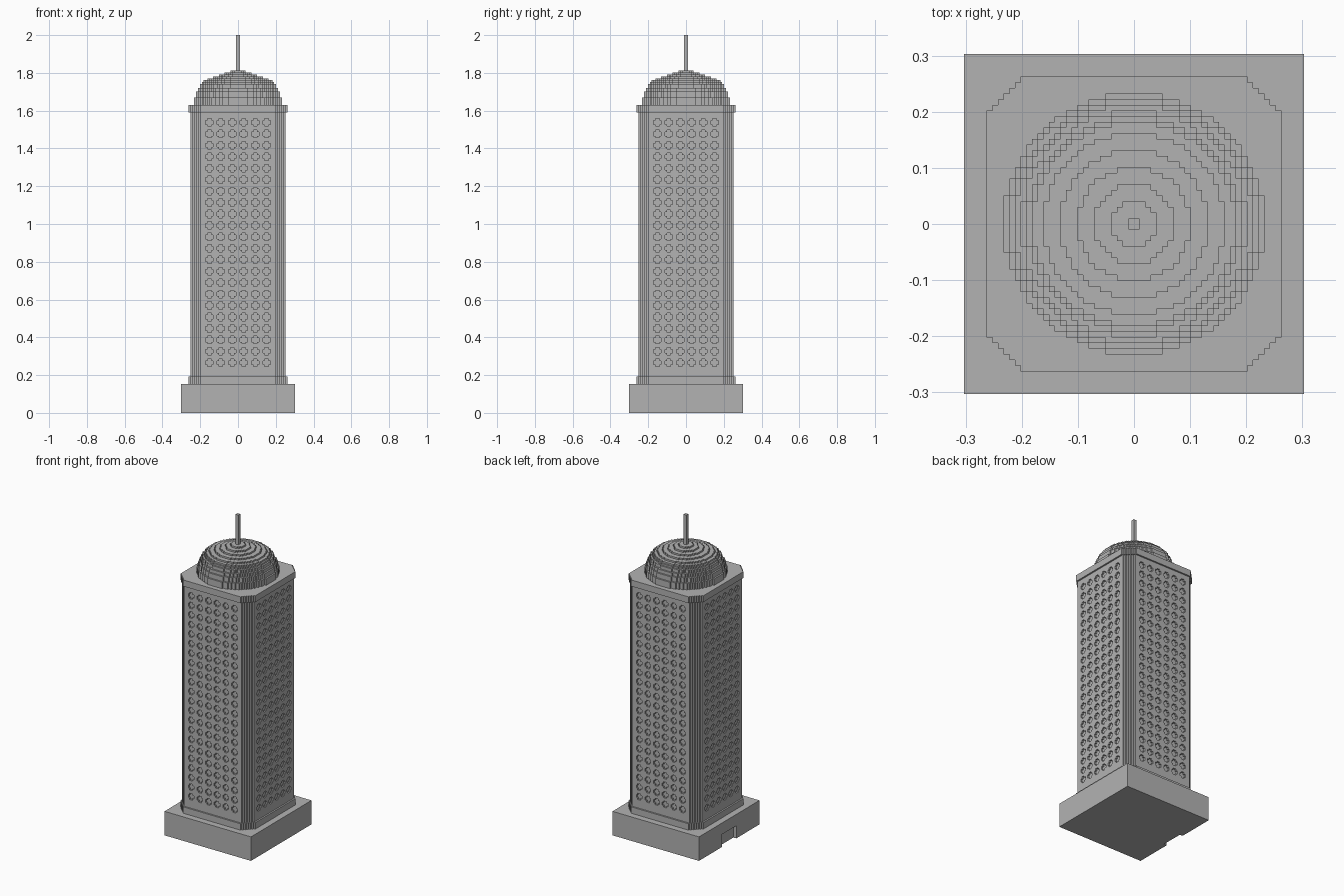
import bpy, bmesh, math
from mathutils import Matrix

if "Cube" in bpy.data.objects:
    bpy.data.objects.remove(bpy.data.objects["Cube"])

V = 0.0101  # block size

stone = bpy.data.materials.new("grey_stone")
stone.use_nodes = True
grey = (0.45, 0.45, 0.45, 1)
stone.diffuse_color = grey
stone.node_tree.nodes["Principled BSDF"].inputs["Base Color"].default_value = grey


def finish(name, bm):
    bmesh.ops.recalc_face_normals(bm, faces=bm.faces)
    mesh = bpy.data.meshes.new(name)
    bm.to_mesh(mesh)
    bm.free()
    mesh.materials.append(stone)
    ob = bpy.data.objects.new(name, mesh)
    bpy.context.collection.objects.link(ob)
    return ob


def add_prism(bm, outline, z0, z1):
    """Extrude an outline given in blocks between two heights."""
    face = bm.faces.new([bm.verts.new((x * V, y * V, z0)) for x, y in outline])
    top = bmesh.ops.extrude_face_region(bm, geom=[face])["geom"]
    verts = [g for g in top if isinstance(g, bmesh.types.BMVert)]
    bmesh.ops.translate(bm, verts=verts, vec=(0, 0, z1 - z0))


def add_box(bm, x0, x1, y0, y1, z0, z1):
    add_prism(bm, [(x0, y0), (x1, y0), (x1, y1), (x0, y1)], z0, z1)


def stepped_outline(widths):
    """Turn the row widths of one quadrant into a fourfold outline."""
    quarter = [(widths[0], 0)]
    for j in range(1, len(widths)):
        if widths[j] != widths[j - 1]:
            quarter += [(widths[j - 1], j), (widths[j], j)]
    quarter.append((widths[-1], len(widths)))
    points = []
    for _ in range(4):
        points += quarter
        quarter = [(-y, x) for x, y in quarter]
    return points


def octagon(half, flat):
    return stepped_outline([half if j < flat else half - 1 - (j - flat)
                            for j in range(half)])


def disc(r):
    return stepped_outline([sum((i + 0.5) ** 2 + (j + 0.5) ** 2 <= r * r
                                for i in range(r)) for j in range(r)])


def prism(name, outline, z0, z1):
    bm = bmesh.new()
    add_prism(bm, outline, z0, z1)
    return finish(name, bm)


BASE_TOP, DOOR_TOP = 0.152, 0.08
COLLAR_LOW, COLLAR_HIGH = 1.59, 1.63
WIN_LOW = 0.235
COLS, ROWS, CELL = 6, 22, 6
WIN_HIGH = WIN_LOW + ROWS * CELL * V

# Plinth with a doorway recessed into its -x side
bm = bmesh.new()
add_prism(bm, [(-30, -30), (30, -30), (30, 30), (-30, 30),
               (-30, 7), (-28, 7), (-28, -7), (-30, -7)], 0, DOOR_TOP)
add_box(bm, -30, 30, -30, 30, DOOR_TOP, BASE_TOP)
finish("plinth", bm)

# Shaft core and the collars at its foot and head
prism("shaft_core", octagon(24, 21), BASE_TOP, COLLAR_LOW)
prism("foot_collar", octagon(26, 20), BASE_TOP, BASE_TOP + 4 * V)
prism("head_collar", octagon(26, 20), COLLAR_LOW, COLLAR_HIGH)

for k, side in enumerate(("front", "left", "back", "right")):
    turn = Matrix.Rotation(k * math.pi / 2, 4, "Z")

    # Plain margins around the windows
    bm = bmesh.new()
    edge = COLS * CELL / 2
    for x0, x1 in ((-20, -edge), (edge, 20)):
        add_box(bm, x0, x1, -25, -24, BASE_TOP, COLLAR_LOW)
    for z0, z1 in ((BASE_TOP, WIN_LOW), (WIN_HIGH, COLLAR_LOW)):
        add_box(bm, -edge, edge, -25, -24, z0, z1)
    finish(side + "_wall_margin", bm).matrix_world = turn

    # One window surround with clipped corners, repeated across and up
    bm = bmesh.new()
    x, z = -edge, WIN_LOW
    for row, border in enumerate((6, 2, 1, 1, 2, 6)):
        z0, z1 = z + row * V, z + (row + 1) * V
        if border == CELL:
            add_box(bm, x, x + CELL, -25, -24, z0, z1)
        else:
            add_box(bm, x, x + border, -25, -24, z0, z1)
            add_box(bm, x + CELL - border, x + CELL, -25, -24, z0, z1)
    surround = finish(side + "_window_surrounds", bm)
    surround.matrix_world = turn
    for count, step in ((COLS, (CELL * V, 0, 0)), (ROWS, (0, 0, CELL * V))):
        arr = surround.modifiers.new("repeat", "ARRAY")
        arr.count = count
        arr.use_relative_offset = False
        arr.use_constant_offset = True
        arr.constant_offset_displace = step

# Stepped dome: radius and height of each course
bm = bmesh.new()
z = COLLAR_HIGH
for r, h in ((23, 4), (22, 3), (21, 2), (20, 2), (19, 1), (18, 1),
             (16, 1), (13, 1), (10, 1), (7, 1), (4, 1)):
    add_prism(bm, disc(r), z, z + h * V)
    z += h * V
finish("stepped_dome", bm)

# Mast
prism("mast", [(-1, -1), (1, -1), (1, 1), (-1, 1)], z, 2.0)
